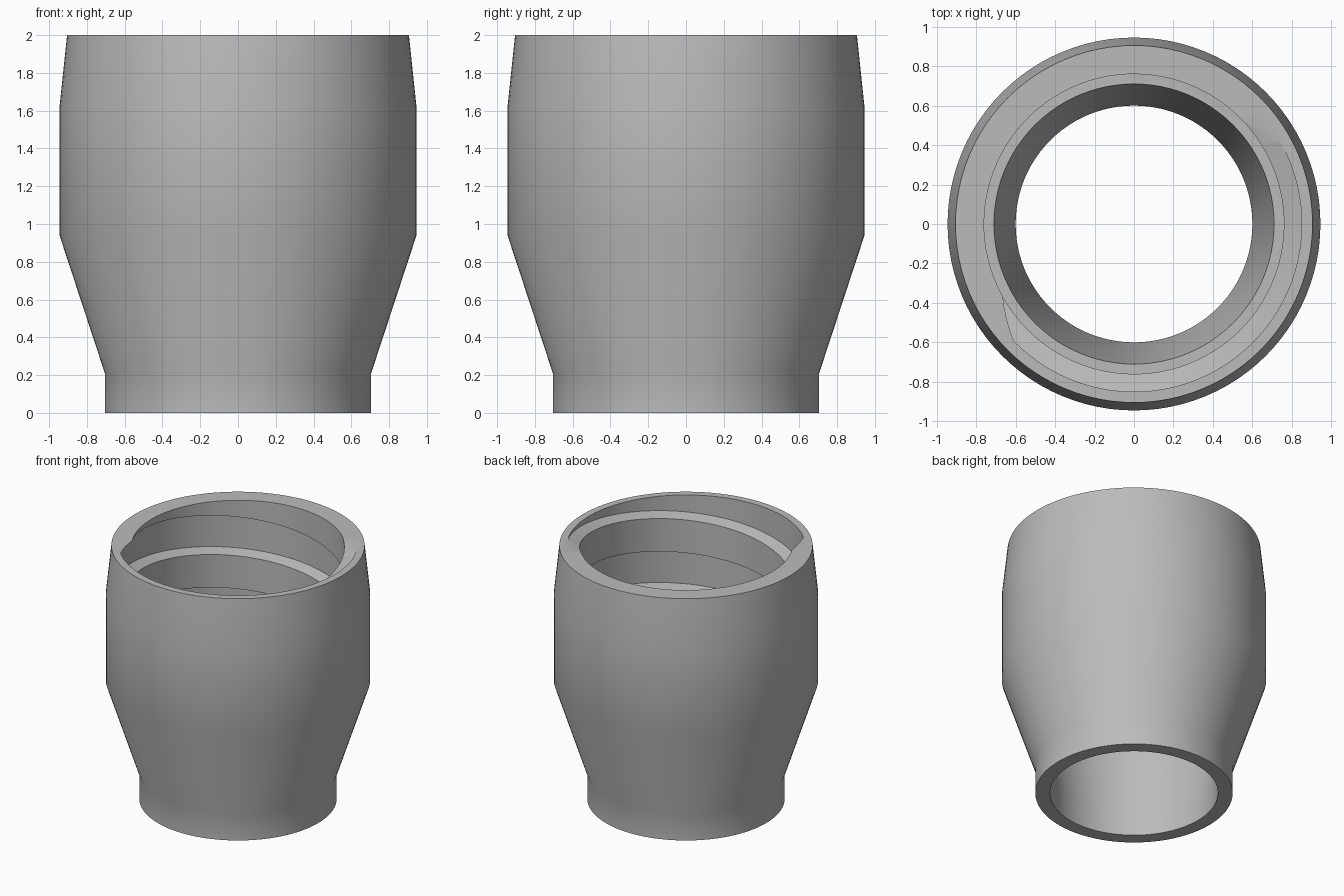
import bpy, bmesh, math

if "Cube" in bpy.data.objects:
    bpy.data.objects.remove(bpy.data.objects["Cube"])

SEG = 96
PITCH = 0.567
THREAD_FLOOR = 0.94


def make_object(name, bm):
    bmesh.ops.recalc_face_normals(bm, faces=bm.faces)
    mesh = bpy.data.meshes.new(name)
    bm.to_mesh(mesh)
    bm.free()
    obj = bpy.data.objects.new(name, mesh)
    bpy.context.collection.objects.link(obj)
    return obj


# Hollow body: closed (radius, height) profile turned around z
profile = [(0.705, 0), (0.705, 0.21), (0.945, 0.94), (0.945, 1.62), (0.905, 2),
           (0.71, 2), (0.71, THREAD_FLOOR), (0.6, 0.21), (0.6, 0)]
bm = bmesh.new()
rings = []
for i in range(SEG):
    a = 2 * math.pi * i / SEG
    rings.append([bm.verts.new((r * math.cos(a), r * math.sin(a), z)) for r, z in profile])
n = len(profile)
for i in range(SEG):
    p, q = rings[i], rings[(i + 1) % SEG]
    for k in range(n):
        bm.faces.new((p[k], q[k], q[(k + 1) % n], p[(k + 1) % n]))
body = make_object("threaded_collar", bm)

# Threaded bore cutter: groove profile swept along a rising helix
groove = [(0.76, 0), (0.85, -0.024), (0.85, -0.285), (0.76, -0.307), (0.76, -PITCH)]
start = math.radians(209)
bm = bmesh.new()
columns = []
for i in range(-4 * SEG, 3 * SEG + 1):
    a = start + 2 * math.pi * i / SEG
    z0 = 2 + PITCH * i / SEG
    columns.append([bm.verts.new((r * math.cos(a), r * math.sin(a), z0 + u)) for r, u in groove])
for p, q in zip(columns, columns[1:]):
    for k in range(4):
        bm.faces.new((p[k], q[k], q[k + 1], p[k + 1]))
bmesh.ops.remove_doubles(bm, verts=bm.verts, dist=1e-4)

# Trim the cutter flat at both ends and cap it
for z, keep_below in ((2.1, True), (THREAD_FLOOR, False)):
    cut = bmesh.ops.bisect_plane(bm, geom=bm.verts[:] + bm.edges[:] + bm.faces[:],
                                 plane_co=(0, 0, z), plane_no=(0, 0, 1),
                                 clear_outer=keep_below, clear_inner=not keep_below)
    rim = [e for e in bm.edges if e.is_boundary
           and all(abs(v.co.z - z) < 1e-4 for v in e.verts)]
    bmesh.ops.contextual_create(bm, geom=rim)
cutter = make_object("thread_cutter", bm)
cutter.hide_render = True

# Cut the thread
mod = body.modifiers.new("thread", 'BOOLEAN')
mod.operation = 'DIFFERENCE'
mod.solver = 'EXACT'
mod.object = cutter
bpy.context.view_layer.objects.active = body
body.select_set(True)
bpy.ops.object.modifier_apply(modifier=mod.name)
bpy.data.objects.remove(cutter, do_unlink=True)

# Grey metal and smooth walls with sharp rims
grey = bpy.data.materials.new("grey_metal")
grey.diffuse_color = (0.5, 0.5, 0.5, 1)
grey.use_nodes = True
grey.node_tree.nodes["Principled BSDF"].inputs["Base Color"].default_value = grey.diffuse_color
body.data.materials.clear()
body.data.materials.append(grey)
bpy.ops.object.shade_smooth_by_angle(angle=math.radians(30))
